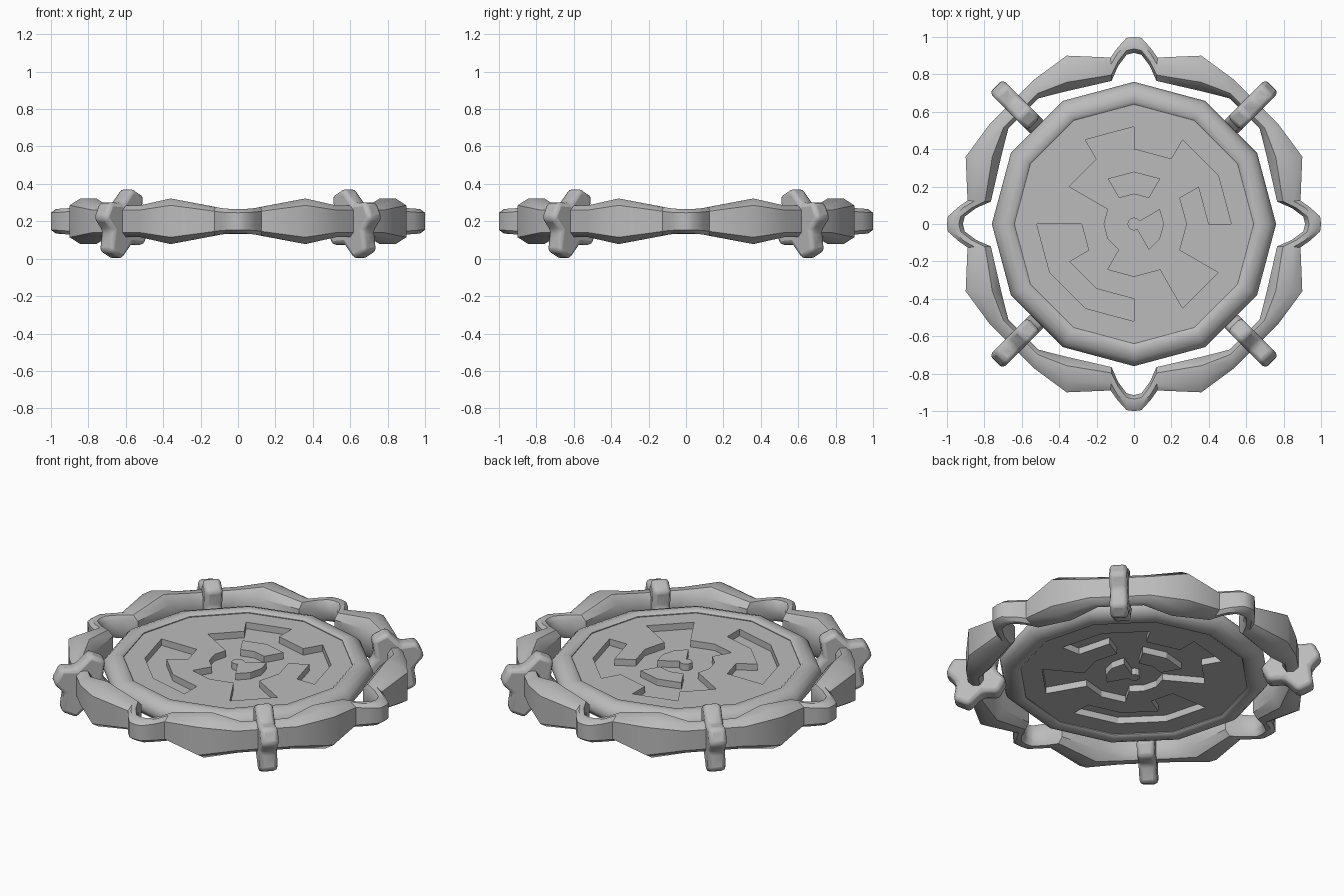
import bpy, bmesh, math
from mathutils import Vector, Matrix

cube = bpy.data.objects.get("Cube")
if cube:
    bpy.data.objects.remove(cube, do_unlink=True)

grey = bpy.data.materials.new("plain_grey")
grey.use_nodes = True
grey.diffuse_color = (0.5, 0.5, 0.5, 1)
grey.node_tree.nodes["Principled BSDF"].inputs["Base Color"].default_value = (0.5, 0.5, 0.5, 1)


def finish(name, bm, angle):
    """Turn a bmesh into a named, shaded object."""
    bmesh.ops.recalc_face_normals(bm, faces=bm.faces)
    mesh = bpy.data.meshes.new(name)
    bm.to_mesh(mesh)
    bm.free()
    mesh.materials.append(grey)
    ob = bpy.data.objects.new(name, mesh)
    bpy.context.collection.objects.link(ob)
    bpy.ops.object.select_all(action="DESELECT")
    ob.select_set(True)
    bpy.context.view_layer.objects.active = ob
    bpy.ops.object.shade_smooth_by_angle(angle=math.radians(angle))
    return ob


def loft(bm, sections):
    """Join closed sections into a closed ring."""
    loops = [[bm.verts.new(p) for p in s] for s in sections]
    n = len(loops[0])
    for i, a in enumerate(loops):
        b = loops[(i + 1) % len(loops)]
        for j in range(n):
            k = (j + 1) % n
            bm.faces.new((a[j], a[k], b[k], b[j]))


MID = 0.2

# Outer ring: one eighth as (outer point, inner point, half height)
eighth = [
    ((0, 1.0), (0, 0.915), 0.065),
    ((0.04, 0.995), (0.04, 0.905), 0.066),
    ((0.09, 0.94), (0.085, 0.845), 0.07),
    ((0.125, 0.89), (0.12, 0.765), 0.077),
    ((0.36, 0.9), (0.36, 0.71), 0.122),
    ((0.53, 0.775), (0.51, 0.672), 0.085),
]
swapped = [(o[::-1], i[::-1], h) for o, i, h in reversed(eighth[1:])]
# Cross-section: (position from outer to inner, share of half height)
section = [(0, -0.7), (0, 0.7), (0.3, 1), (0.75, 1), (1, 0.6), (1, -0.6), (0.75, -1), (0.3, -1)]
rings = []
for q in range(4):
    turn = Matrix.Rotation(-q * math.pi / 2, 3, "Z")
    for o, i, h in eighth + swapped:
        o, i = Vector((*o, 0)), Vector((*i, 0))
        rings.append([turn @ o.lerp(i, t) + Vector((0, 0, MID + s * h)) for t, s in section])
bm = bmesh.new()
loft(bm, rings)
finish("outer_ring", bm, 42)


def polar(r, k, z):
    a = math.radians(30 * k)
    return Vector((r * math.cos(a), r * math.sin(a), z))


# Twelve-sided rounded rim
upper = [(0.64, 0.055), (0.655, 0.067), (0.69, 0.067), (0.725, 0.055), (0.75, 0.03)]
profile = [(r, MID + z) for r, z in upper] + [(0.76, MID)]
profile += [(r, MID - z) for r, z in reversed(upper)]
bm = bmesh.new()
loft(bm, [[polar(r, k, z) for r, z in profile] for k in range(12)])
finish("disc_rim", bm, 50)

# Plate: polar cells, some of them sunk on both sides, with walls between levels
HIGH, LOW = 0.05, 0.01
radii = [0.035, 0.16, 0.28, 0.40, 0.52, 0.65]
sunk = [
    {1, 2, 3, 4, 5, 6, 7, 8, 9},
    {0, 1, 4, 8, 9, 10, 11},
    {1, 2, 3, 4, 6, 10},
    {0, 1, 3, 6, 7, 8, 10},
    set(),
]


def level(ring, k, side):
    depth = LOW if ring >= 0 and k % 12 in sunk[ring] else HIGH
    return MID + side * depth


bm = bmesh.new()


def face(*points):
    bm.faces.new([bm.verts.new(p) for p in points])


for side in (1, -1):
    face(*[polar(radii[0], k, MID + side * HIGH) for k in range(12)])
    for n in range(5):
        r0, r1 = radii[n], radii[n + 1]
        for k in range(12):
            z, beside, inner = level(n, k, side), level(n, k - 1, side), level(n - 1, k, side)
            face(polar(r0, k, z), polar(r1, k, z), polar(r1, k + 1, z), polar(r0, k + 1, z))
            if beside != z:
                face(polar(r0, k, beside), polar(r1, k, beside), polar(r1, k, z), polar(r0, k, z))
            if inner != z:
                face(polar(r0, k, inner), polar(r0, k, z), polar(r0, k + 1, z), polar(r0, k + 1, inner))
# Plate edge, closing the two sides together
for k in range(12):
    r = radii[-1]
    face(polar(r, k, MID - HIGH), polar(r, k + 1, MID - HIGH), polar(r, k + 1, MID + HIGH), polar(r, k, MID + HIGH))
bmesh.ops.remove_doubles(bm, verts=bm.verts, dist=0.0005)
finish("patterned_plate", bm, 20)

# Four tilted star-shaped clips gripping the ring
A, LONG, TALL, HALF = 0.048, 0.165, 0.188, 0.05
quadrant = [(LONG, A), (0.082, 0.082), (A, TALL)]
outline = quadrant + [(-x, z) for x, z in reversed(quadrant)]
outline += [(-x, -z) for x, z in outline]
tilt = Matrix.Rotation(math.radians(-26), 3, "Y")
for q, place in enumerate(("back_left", "back_right", "front_right", "front_left")):
    turn = Matrix.Rotation(math.radians(45 + 90 * q), 3, "Z")
    bm = bmesh.new()
    base = bm.faces.new([bm.verts.new(turn @ (tilt @ Vector((x, -HALF, z)) + Vector((0.88, 0, 0.187))))
                         for x, z in outline])
    grown = bmesh.ops.extrude_face_region(bm, geom=[base])["geom"]
    bmesh.ops.translate(bm, verts=[v for v in grown if isinstance(v, bmesh.types.BMVert)],
                        vec=turn @ Vector((0, 2 * HALF, 0)))
    clip = finish("clip_" + place, bm, 55)
    bevel = clip.modifiers.new("rounded_edges", "BEVEL")
    bevel.width, bevel.segments = 0.022, 2
